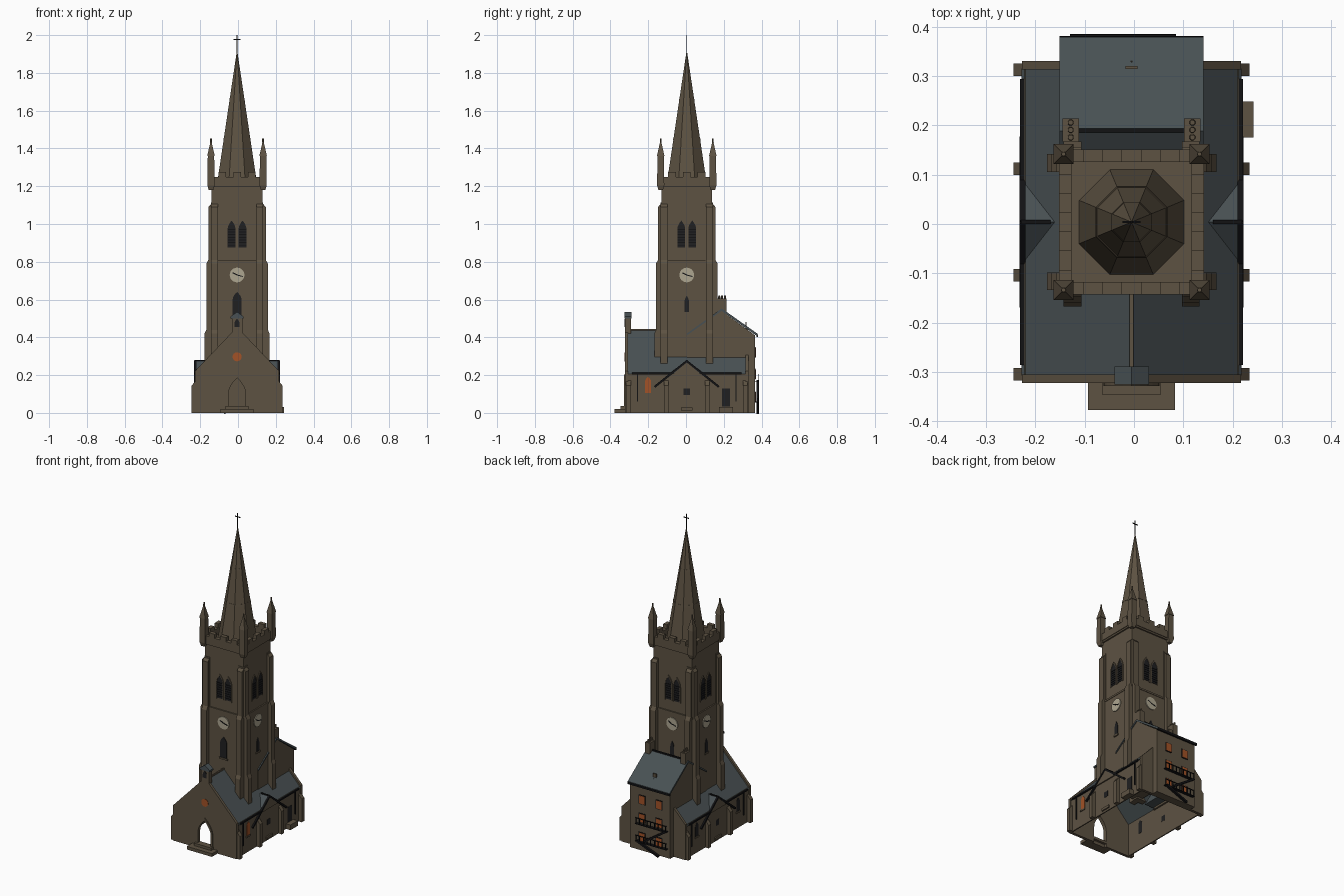
import bpy, bmesh, math
from mathutils import Matrix, Vector

if "Cube" in bpy.data.objects:
    bpy.data.objects.remove(bpy.data.objects["Cube"])

CENTRE = Vector((-0.005, 0.004, 0))


def material(name, r, g, b):
    m = bpy.data.materials.new(name)
    m.use_nodes = True
    m.diffuse_color = (r, g, b, 1)
    bsdf = m.node_tree.nodes["Principled BSDF"]
    bsdf.inputs["Base Color"].default_value = (r, g, b, 1)
    bsdf.inputs["Roughness"].default_value = 0.9
    return m


STONE = material("brown stone", 0.110, 0.085, 0.055)
SLATE = material("blue grey slate", 0.065, 0.081, 0.087)
DARK = material("dark glass", 0.014, 0.014, 0.015)
IRON = material("black iron", 0.006, 0.006, 0.007)
AMBER = material("amber glass", 0.36, 0.085, 0.02)
CREAM = material("cream dial", 0.42, 0.38, 0.28)


class Part:
    """Collects solids of one colour into one named object."""

    def __init__(self, name, mat):
        self.name, self.mat, self.bm = name, mat, bmesh.new()

    def prism(self, pts, a, b, axis="y", turn=0):
        place = {"x": lambda u, v, t: (t, u, v),
                 "y": lambda u, v, t: (u, t, v),
                 "z": lambda u, v, t: (u, v, t)}[axis]
        rot = Matrix.Rotation(turn * math.pi / 2, 3, "Z")
        rings = [[self.bm.verts.new(rot @ Vector(place(u, v, t))) for u, v in pts] for t in (a, b)]
        n = len(pts)
        self.bm.faces.new(rings[0])
        self.bm.faces.new(rings[1][::-1])
        for i in range(n):
            j = (i + 1) % n
            self.bm.faces.new((rings[0][i], rings[1][i], rings[1][j], rings[0][j]))
        return self

    def box(self, x0, x1, y0, y1, z0, z1, turn=0):
        return self.prism([(x0, y0), (x1, y0), (x1, y1), (x0, y1)], z0, z1, "z", turn)

    def cone(self, sides, r1, r2, z0, z1, x=0, y=0):
        m = Matrix.Translation((x, y, (z0 + z1) / 2)) @ Matrix.Rotation(math.pi / sides, 4, "Z")
        k = 1 / math.cos(math.pi / sides)
        bmesh.ops.create_cone(self.bm, cap_ends=True, segments=sides, radius1=r1 * k,
                              radius2=r2 * k, depth=z1 - z0, matrix=m)
        return self

    def done(self):
        bmesh.ops.recalc_face_normals(self.bm, faces=self.bm.faces)
        mesh = bpy.data.meshes.new(self.name)
        self.bm.to_mesh(mesh)
        self.bm.free()
        mesh.materials.append(self.mat)
        obj = bpy.data.objects.new(self.name, mesh)
        obj.location = CENTRE
        bpy.context.collection.objects.link(obj)


def arch(c, w, z0, spring, top, n=6):
    """Pointed arch outline, from its right foot over the tip to its left foot."""
    side = [(w * (1 - (i / n) ** 2), spring + (top - spring) * i / n) for i in range(n + 1)]
    return ([(c + w, z0)] + [(c + x, z) for x, z in side]
            + [(c - x, z) for x, z in side[-2::-1]] + [(c - w, z0)])


def disc(c, z, r, n=24):
    return [(c + r * math.cos(2 * math.pi * i / n), z + r * math.sin(2 * math.pi * i / n)) for i in range(n)]


def bar(p, q, w):
    """Thin straight strip between two points."""
    p, q = Vector(p), Vector(q)
    d = (q - p).normalized() * w / 2
    s = Vector((-d.y, d.x))
    return [p + s, q + s, q - s, p - s]


# Nave: open-floored walls, gable ends, stepped buttresses
gable = [(-0.222, 0.222), (0, 0.455), (0.222, 0.222), (0.222, 0)]
doorway = arch(0, 0.045, 0, 0.1, 0.185)
Part("front_gable", STONE).prism([(-0.222, 0)] + gable + doorway, -0.327, -0.31).done()
Part("rear_gable", STONE).prism([(-0.222, 0)] + gable, 0.31, 0.327).done()
walls = Part("nave_side_walls", STONE)
buttress = Part("nave_buttresses", STONE)
for s in (-1, 1):
    walls.box(s * 0.21, s * 0.217, -0.315, 0.315, 0, 0.215)
    for y in (-0.309, -0.108, 0.108, 0.309):
        buttress.prism([(s * 0.215, 0), (s * 0.24, 0), (s * 0.24, 0.145), (s * 0.215, 0.175)],
                       y - 0.0125, y + 0.0125)
walls.done()
buttress.done()

# Nave roof with a small cross gable on each side
Part("nave_roof", SLATE).prism([(-0.223, 0.207), (0, 0.44), (0.223, 0.207), (0.21, 0.207), (0, 0.425),
                                (-0.21, 0.207)], -0.312, 0.312).done()
Part("nave_ridge", STONE).box(-0.004, 0.004, -0.312, -0.13, 0.43, 0.445).done()
cross = Part("cross_gable_roofs", SLATE)
face = Part("cross_gable_faces", STONE)
ridge = Part("dark_ridges", IRON)
boards = Part("barge_boards", IRON)
gutter = Part("gutters_and_pipes", IRON)
for s in (-1, 1):
    cross.prism([(-0.08, 0.212), (0, 0.277), (0.08, 0.212)], s * 0.14, s * 0.223, "x")
    face.prism([(-0.08, 0.2), (0, 0.268), (0.08, 0.2)], s * 0.2, s * 0.2245, "x")
    ridge.box(s * 0.165, s * 0.224, -0.004, 0.004, 0.27, 0.28)
    for t in (-1, 1):
        boards.prism(bar((0, 0.274), (t * 0.17, 0.138), 0.011), s * 0.215, s * 0.227, "x")
        gutter.box(s * 0.215, s * 0.226, t * 0.08, t * 0.29, 0.204, 0.213)
        gutter.box(s * 0.216, s * 0.223, t * 0.26 - 0.003, t * 0.26 + 0.003, 0.06, 0.21)
ridge.box(-0.13, 0.13, 0.182, 0.19, 0.545, 0.558)
for p in (cross, face, ridge, boards, gutter):
    p.done()

# Front entrance: steps, moulding, round window, bell housing
Part("front_steps", STONE).box(-0.088, 0.088, -0.382, -0.325, 0, 0.02).box(
    -0.06, 0.06, -0.35, -0.31, 0.02, 0.036).done()
Part("door_moulding", STONE).prism(arch(0, 0.057, 0.03, 0.1, 0.203) + doorway[::-1], -0.333, -0.325).done()
Part("round_window", AMBER).prism(disc(0, 0.297, 0.024), -0.329, -0.322).done()
Part("bell_housing", STONE).box(-0.028, 0.028, -0.327, -0.295, 0.42, 0.505).done()
Part("bell_opening", DARK).prism(arch(0, 0.013, 0.455, 0.475, 0.498), -0.33, -0.322).done()
Part("bell_housing_cap", SLATE).prism([(-0.035, 0.5), (-0.035, 0.51), (0, 0.535), (0.035, 0.51),
                                       (0.035, 0.5)], -0.33, -0.293).done()

# Side windows, side door and its step
side = Part("side_windows", DARK)
frames = Part("side_window_surrounds", STONE)
lit = Part("lit_side_window", AMBER)
for s in (-1, 1):
    for y in (-0.205, 0.205):
        if s > 0 and y > 0:
            side.box(0.209, 0.2185, 0.187, 0.23, 0.035, 0.13)
            continue
        (lit if s > 0 else side).prism(arch(y, 0.016, 0.105, 0.165, 0.19), s * 0.209, s * 0.2185, "x")
        frames.box(s * 0.215, s * 0.222, y - 0.02, y + 0.02, 0.095, 0.105)
    side.box(s * 0.209, s * 0.2185, -0.016, 0.016, 0.095, 0.13)
    frames.box(s * 0.215, s * 0.225, -0.03, 0.03, 0.012, 0.028)
for p in (side, frames, lit):
    p.done()
Part("side_door_step", STONE).box(0.215, 0.248, 0.172, 0.245, 0, 0.032).done()

# Rear wing with chimneys
Part("rear_wing", STONE).prism([(0, 0.28), (0.362, 0.28), (0.362, 0.41), (0.185, 0.54), (0, 0.415)],
                               -0.141, 0.141, "x").box(-0.141, 0.141, 0.32, 0.362, 0, 0.28).done()
Part("rear_wing_roof", SLATE).prism([(0, 0.42), (0.185, 0.553), (0.376, 0.418), (0.374, 0.405),
                                     (0.185, 0.54), (0, 0.41)], -0.146, 0.146, "x").done()
Part("rear_roof_edge", IRON).box(-0.146, 0.146, 0.368, 0.378, 0.402, 0.414).done()
chimney = Part("chimneys", STONE)
for s in (-1, 1):
    chimney.box(s * 0.107, s * 0.14, 0.163, 0.21, 0.5, 0.605)
    for y in (0.172, 0.187, 0.202):
        chimney.cone(8, 0.006, 0.005, 0.605, 0.622, s * 0.1235, y)
chimney.done()
Part("roof_vent", STONE).box(-0.012, 0.012, 0.311, 0.317, 0.44, 0.482).done()

# Rear windows and iron fire stair
panes = Part("rear_windows", AMBER)
surround = Part("rear_window_frames", IRON)
for x in (0.055, -0.065):
    for z in (0.085, 0.205, 0.32):
        panes.box(x - 0.019, x + 0.019, 0.36, 0.367, z - 0.025, z + 0.025)
        surround.box(x - 0.023, x + 0.023, 0.36, 0.365, z - 0.029, z + 0.029)
panes.done()
surround.done()
stair = Part("fire_stair", IRON)
for z, s in ((0.17, 1), (0.06, -1)):
    stair.box(-0.125, 0.09, 0.36, 0.382, z - 0.004, z)
    stair.prism(bar((-s * 0.1 - 0.02, z), (s * 0.05 - 0.02, z - 0.1 if z > 0.1 else 0), 0.012), 0.368, 0.382)
    for i in range(9):
        x = -0.122 + i * 0.0258
        stair.box(x, x + 0.004, 0.377, 0.381, z, z + 0.035)
    stair.box(-0.125, 0.09, 0.377, 0.381, z + 0.033, z + 0.037)
stair.done()

# Tower shaft with string courses and corner buttresses
Part("tower_shaft", STONE).box(-0.139, 0.139, -0.139, 0.139, 0.26, 0.8).box(
    -0.134, 0.134, -0.134, 0.134, 0.8, 1.21).done()
Part("string_courses", STONE).box(-0.142, 0.142, -0.142, 0.142, 0.795, 0.806).box(
    -0.143, 0.143, -0.143, 0.143, 1.195, 1.21).done()
stages = [(-0.1, 0.25), (-0.172, 0.25), (-0.172, 0.42), (-0.163, 0.44), (-0.163, 0.79),
          (-0.152, 0.81), (-0.152, 1.09), (-0.13, 1.115), (-0.1, 1.115)]
corner = Part("tower_buttresses", STONE)
parapet = Part("battlements", STONE)
openings = Part("tower_openings", DARK)
louvres = Part("belfry_louvres", IRON)
trims = Part("tower_window_trims", STONE)
dials = Part("clock_dials", CREAM)
hands = Part("clock_hands", IRON)
for k in range(4):
    for s in (-1, 1):
        corner.prism(stages, s * 0.12 - 0.018, s * 0.12 + 0.018, "x", k)
        c = s * 0.029
        openings.prism(arch(c, 0.021, 0.875, 0.97, 1.018), -0.1365, -0.13, "y", k)
        trims.prism(arch(c, 0.026, 0.87, 0.97, 1.028) + arch(c, 0.021, 0.87, 0.97, 1.018)[::-1],
                    -0.139, -0.13, "y", k)
        for i in range(7):
            louvres.box(c - 0.02, c + 0.02, -0.139, -0.133, 0.885 + i * 0.014, 0.89 + i * 0.014, k)
    parapet.box(-0.147, 0.147, -0.147, -0.122, 1.205, 1.25, k)
    for x in (-0.078, 0, 0.078):
        parapet.box(x - 0.02, x + 0.02, -0.147, -0.122, 1.25, 1.275, k)
    w, low, high = (0.023, 0.51, 0.64) if k == 0 else (0.013, 0.535, 0.62)
    openings.prism(arch(0, w, low, high - 0.04, high), -0.1425, -0.136, "y", k)
    trims.box(-w - 0.006, w + 0.006, -0.146, -0.136, low - 0.01, low, k)
    dials.prism(disc(0, 0.73, 0.039), -0.144, -0.137, "y", k)
    hands.prism(bar((0, 0.73), (0.03, 0.722), 0.005), -0.146, -0.143, "y", k)
    hands.prism(bar((0, 0.73), (-0.023, 0.742), 0.006), -0.146, -0.143, "y", k)
for p in (corner, parapet, openings, louvres, trims, dials, hands):
    p.done()

# Corner pinnacles, eight-sided spire, cross
pinnacle = Part("pinnacles", STONE)
for x in (-0.138, 0.138):
    for y in (-0.138, 0.138):
        pinnacle.cone(4, 0.012, 0.019, 1.18, 1.205, x, y)
        pinnacle.cone(4, 0.019, 0.017, 1.205, 1.36, x, y)
        pinnacle.cone(4, 0.02, 0.003, 1.36, 1.435, x, y)
        pinnacle.cone(6, 0.005, 0.004, 1.432, 1.453, x, y)
pinnacle.done()
spire = Part("spire", STONE).cone(8, 0.107, 0.002, 1.205, 1.91)
for z in (1.45, 1.66):
    r = 0.107 * (1.91 - z) / 0.705 + 0.003
    spire.cone(8, r, r - 0.002, z - 0.006, z + 0.006)
spire.done()
Part("spire_cross", IRON).box(-0.002, 0.002, -0.002, 0.002, 1.9, 2.0).box(
    -0.018, 0.018, -0.002, 0.002, 1.974, 1.979).done()
